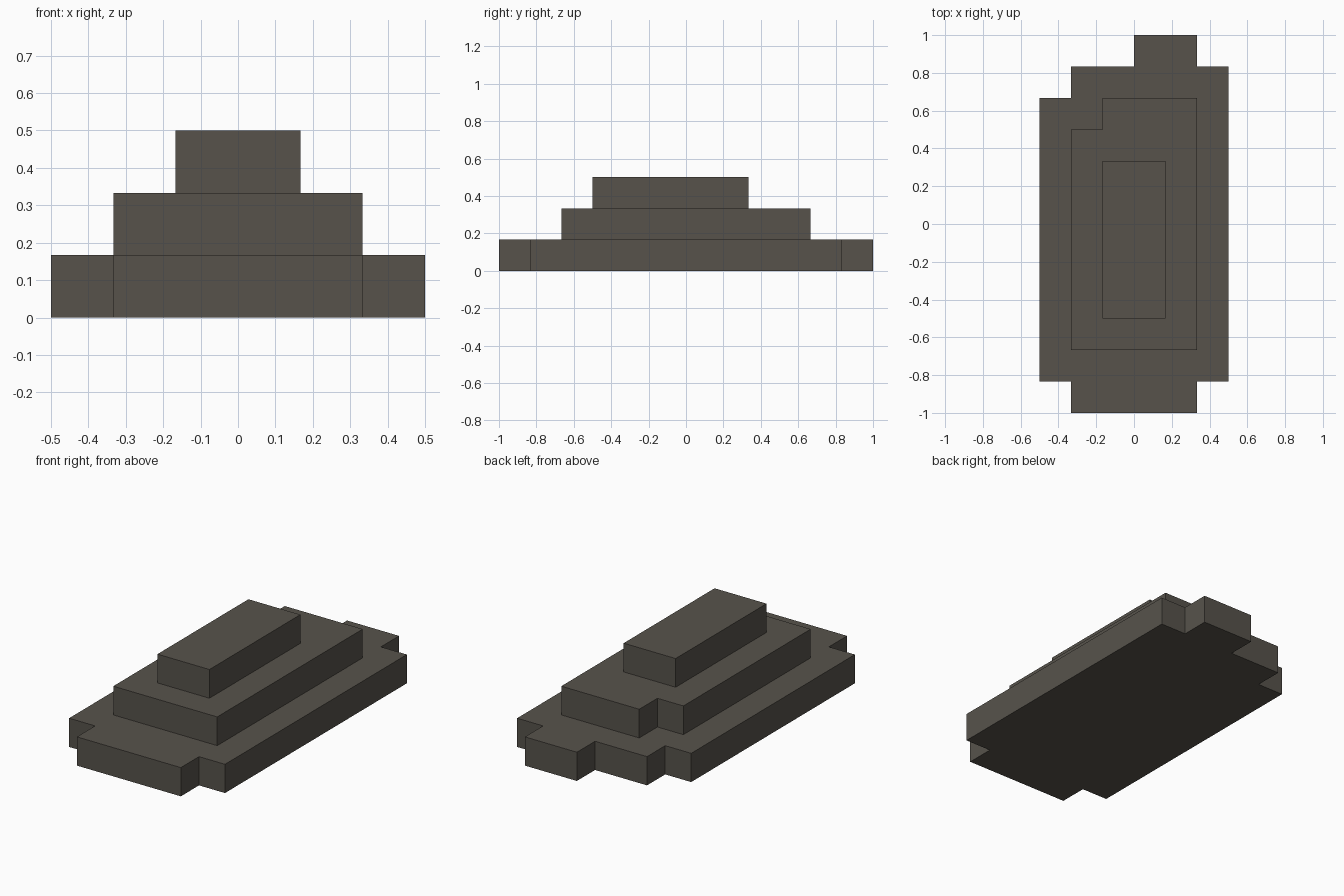
import bpy, bmesh

if "Cube" in bpy.data.objects:
    bpy.data.objects.remove(bpy.data.objects["Cube"])

U = 1 / 6  # one grid step of the blocky design

stone = bpy.data.materials.new("dark grey stone")
stone.diffuse_color = (0.095, 0.086, 0.071, 1)
stone.use_nodes = True
stone.node_tree.nodes["Principled BSDF"].inputs["Base Color"].default_value = stone.diffuse_color

# Stepped outlines, counter-clockwise, in grid steps
BASE = [(-2, -6), (2, -6), (2, -5), (3, -5), (3, 5), (2, 5), (2, 6), (0, 6),
        (0, 5), (-2, 5), (-2, 4), (-3, 4), (-3, -5), (-2, -5)]
MIDDLE = [(-2, -4), (2, -4), (2, 4), (-1, 4), (-1, 3), (-2, 3)]
TOP = [(-1, -3), (1, -3), (1, 2), (-1, 2)]


def ring(bm, outline, level):
    return [bm.verts.new((x * U, y * U, level * U)) for x, y in outline]


def loop_edges(bm, verts):
    pairs = zip(verts, verts[1:] + verts[:1])
    return [bm.edges.get(p) or bm.edges.new(p) for p in pairs]


def tier(name, outline, level, next_outline=None):
    """Flat slab whose top is left open where the next tier stands on it."""
    bm = bmesh.new()
    low, high = ring(bm, outline, level), ring(bm, outline, level + 1)
    n = len(outline)
    for i in range(n):
        j = (i + 1) % n
        bm.faces.new((low[i], low[j], high[j], high[i]))
    # underside, only on the slab that rests on the ground
    if level == 0:
        bm.faces.new(low[::-1])
    # top ledge
    if next_outline:
        edges = loop_edges(bm, high) + loop_edges(bm, ring(bm, next_outline, level + 1))
        made = bmesh.ops.triangle_fill(bm, use_beauty=True, edges=edges, normal=(0, 0, 1))
        for f in made["geom"]:
            if isinstance(f, bmesh.types.BMFace):
                f.normal_update()
                if f.normal.z < 0:
                    f.normal_flip()
    else:
        bm.faces.new(high)
    mesh = bpy.data.meshes.new(name)
    bm.to_mesh(mesh)
    bm.free()
    mesh.materials.append(stone)
    bpy.context.collection.objects.link(bpy.data.objects.new(name, mesh))


tier("base_slab", BASE, 0, MIDDLE)
tier("middle_slab", MIDDLE, 1, TOP)
tier("top_slab", TOP, 2)
